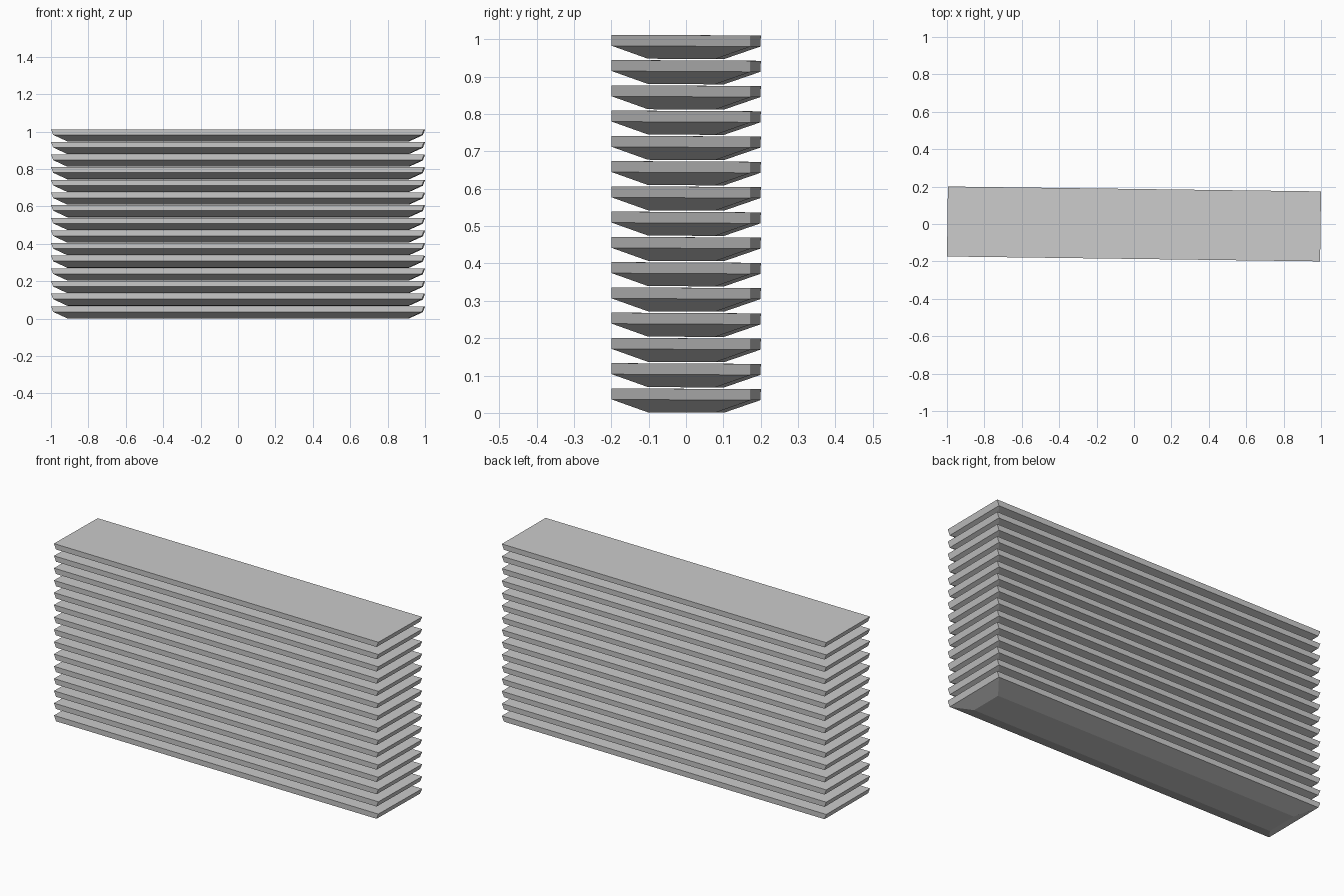
import bpy, bmesh, math
from mathutils import Matrix

if "Cube" in bpy.data.objects:
    bpy.data.objects.remove(bpy.data.objects["Cube"])

COUNT, PITCH = 15, 0.0676

# Slab cross-sections: half length, half width, height
SECTIONS = [(0.913, 0.09, 0.001), (0.986, 0.186, 0.035), (0.9975, 0.187, 0.0645)]


def make_slab(name, z):
    bm = bmesh.new()
    rings = [[bm.verts.new((sx * hx, sy * hy, h))
              for sx, sy in ((-1, -1), (1, -1), (1, 1), (-1, 1))]
             for hx, hy, h in SECTIONS]
    bm.faces.new(rings[0][::-1])
    bm.faces.new(rings[-1])
    for a, b in zip(rings, rings[1:]):
        for i in range(4):
            j = (i + 1) % 4
            bm.faces.new((a[i], a[j], b[j], b[i]))
    # The slabs sit very slightly turned and tilted
    turn = Matrix.Rotation(math.radians(-0.75), 4, 'Z') @ Matrix.Rotation(math.radians(-0.3), 4, 'X')
    bmesh.ops.transform(bm, matrix=turn, verts=bm.verts)
    bmesh.ops.recalc_face_normals(bm, faces=bm.faces)
    mesh = bpy.data.meshes.new(name)
    bm.to_mesh(mesh)
    bm.free()
    slab = bpy.data.objects.new(name, mesh)
    slab.location.z = z
    bpy.context.collection.objects.link(slab)
    return slab


# Stack of separate tapered slabs
for i in range(COUNT):
    make_slab(f"slab_{i + 1:02d}", i * PITCH)
